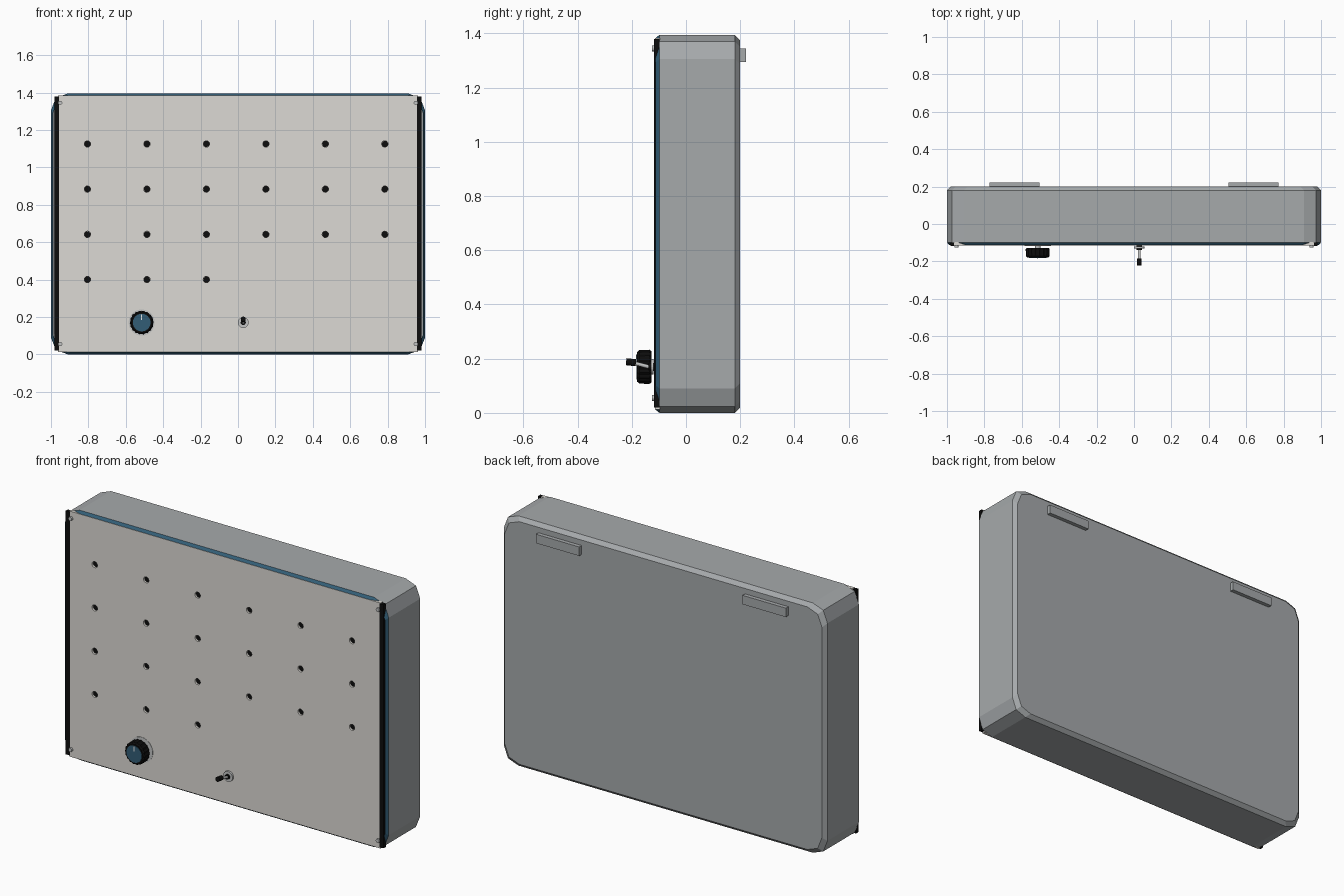
import bpy, bmesh, math
from mathutils import Vector

cube = bpy.data.objects.get("Cube")
if cube:
    bpy.data.objects.remove(cube, do_unlink=True)


def material(name, r, g, b):
    m = bpy.data.materials.new(name)
    m.use_nodes = True
    m.diffuse_color = (r, g, b, 1)
    m.node_tree.nodes["Principled BSDF"].inputs["Base Color"].default_value = (r, g, b, 1)
    return m


GREY = material("case grey", 0.38, 0.4, 0.41)
PANEL = material("panel off white", 0.72, 0.7, 0.66)
BLUE = material("dark blue", 0.032, 0.11, 0.18)
BLACK = material("black", 0.004, 0.004, 0.004)
SILVER = material("silver", 0.55, 0.56, 0.56)
WHITE = material("white", 0.9, 0.9, 0.9)


def finish(name, bm, *mats):
    bmesh.ops.recalc_face_normals(bm, faces=bm.faces[:])
    me = bpy.data.meshes.new(name)
    bm.to_mesh(me)
    bm.free()
    for m in mats:
        me.materials.append(m)
    ob = bpy.data.objects.new(name, me)
    bpy.context.collection.objects.link(ob)
    return ob


def box(name, x, y, z, mat):
    """Box from three (low, high) ranges."""
    bm = bmesh.new()
    bmesh.ops.create_cube(bm, size=1)
    for v in bm.verts:
        v.co = [sum(r) / 2 + c * (r[1] - r[0]) for r, c in zip((x, y, z), v.co)]
    return finish(name, bm, mat)


def rod(name, start, end, radius, mat, sides=20):
    a, b = Vector(start), Vector(end)
    bm = bmesh.new()
    bmesh.ops.create_cone(bm, cap_ends=True, segments=sides, radius1=radius,
                          radius2=radius, depth=(b - a).length)
    bm.transform((b - a).to_track_quat('Z', 'Y').to_matrix().to_4x4())
    bmesh.ops.translate(bm, verts=bm.verts[:], vec=(a + b) / 2)
    return finish(name, bm, mat)


def loft(name, rings, mats, bands, open_front=False):
    """Skin rings of points; bands gives the material of each strip."""
    bm = bmesh.new()
    loops = [[bm.verts.new(p) for p in ring] for ring in rings]
    n = len(loops[0])
    for a, b, slot in zip(loops, loops[1:], bands):
        for i in range(n):
            j = (i + 1) % n
            bm.faces.new((a[i], a[j], b[j], b[i])).material_index = slot
    bm.faces.new(loops[-1]).material_index = bands[-1]
    if not open_front:
        bm.faces.new(loops[0])
    return finish(name, bm, *mats)


# Case: faceted corners, chamfered back, blue front rim
MID = 0.6975


def outline(y, inset):
    w, h = 1 - inset, MID - inset
    corner = [(w, h - 0.09), (w - 0.026, h - 0.024), (w - 0.09, h)]
    pts = []
    for sx, sz in ((1, 1), (-1, 1), (-1, -1), (1, -1)):
        part = [(sx * x, y, MID + sz * z) for x, z in corner]
        pts += part if sx * sz > 0 else part[::-1]
    return pts


loft("case", [outline(-0.113, 0.012), outline(-0.098, 0), outline(0.18, 0),
              outline(0.2, 0.02)], (GREY, BLUE), (1, 0, 0), open_front=True)

# Front panel with a grid of blind holes
panel = box("front_panel", (-0.962, 0.962), (-0.115, -0.096), (0.012, 1.383), PANEL)
holes = [(-0.805 + 0.318 * c, 1.125 - 0.2417 * r)
         for r in range(4) for c in range(6) if r < 3 or c < 4]
bm = bmesh.new()
for x, z in holes:
    made = bmesh.ops.create_cone(bm, cap_ends=True, segments=16, radius1=0.017,
                                 radius2=0.017, depth=0.03)["verts"]
    for v in made:
        v.co = (x + v.co.x, -0.115 + v.co.z, z + v.co.y)
cutter = finish("hole_cutter", bm, PANEL)
cutter.hide_render = True
cut = panel.modifiers.new("holes", 'BOOLEAN')
cut.operation = 'DIFFERENCE'
cut.solver = 'EXACT'
cut.object = cutter
graph = bpy.context.evaluated_depsgraph_get()
drilled = bpy.data.meshes.new_from_object(panel.evaluated_get(graph))
panel.modifiers.clear()
panel.data = drilled
bpy.data.objects.remove(cutter, do_unlink=True)
for i, (x, z) in enumerate(holes):
    rod(f"hole_floor_{i + 1}", (x, -0.104, z), (x, -0.097, z), 0.0168, BLACK, 16)

# Side strips, corner screws and rear hanging blocks
for s, side in ((1, "left"), (-1, "right")):
    box(f"{side}_edge_strip", sorted((s * 0.957, s * 0.982)), (-0.118, -0.098),
        (0.02, 1.38), BLACK)
    for z, level in ((0.055, "bottom"), (1.345, "top")):
        rod(f"{level}_{side}_screw", (s * 0.95, -0.11, z), (s * 0.95, -0.126, z),
            0.011, SILVER, 12)
    box(f"{side}_rear_block", sorted((s * 0.505, s * 0.772)), (0.195, 0.222),
        (1.295, 1.345), GREY)

# Fluted knob on a dial ring
KX, KZ = -0.515, 0.17


def fluted(y, radius):
    pts = []
    for i in range(72):
        a = math.tau * i / 72
        r = radius * (0.97 + 0.03 * math.cos(18 * a))
        pts.append((KX + r * math.cos(a), y, KZ + r * math.sin(a)))
    return pts


rod("dial_ring", (KX, -0.112, KZ), (KX, -0.117, KZ), 0.07, SILVER, 40)
rod("knob_shaft", (KX, -0.115, KZ), (KX, -0.13, KZ), 0.015, SILVER)
loft("knob", [fluted(-0.18, 0.056), fluted(-0.172, 0.063), fluted(-0.135, 0.064),
              fluted(-0.128, 0.059)], (BLACK,), (0, 0, 0))
rod("knob_cap", (KX, -0.178, KZ), (KX, -0.182, KZ), 0.047, BLUE, 40)
box("knob_pointer", (KX - 0.003, KX + 0.003), (-0.184, -0.18),
    (KZ + 0.015, KZ + 0.044), WHITE)

# Toggle switch
TX = 0.028
rod("toggle_bushing", (TX, -0.112, 0.17), (TX, -0.138, 0.17), 0.014, BLACK)
rod("toggle_nut", (TX, -0.12, 0.17), (TX, -0.13, 0.17), 0.029, SILVER, 24)
rod("toggle_lever", (TX, -0.13, 0.168), (TX, -0.2, 0.186), 0.007, SILVER, 12)
rod("toggle_tip", (TX, -0.185, 0.185), (TX, -0.221, 0.189), 0.013, BLACK)
